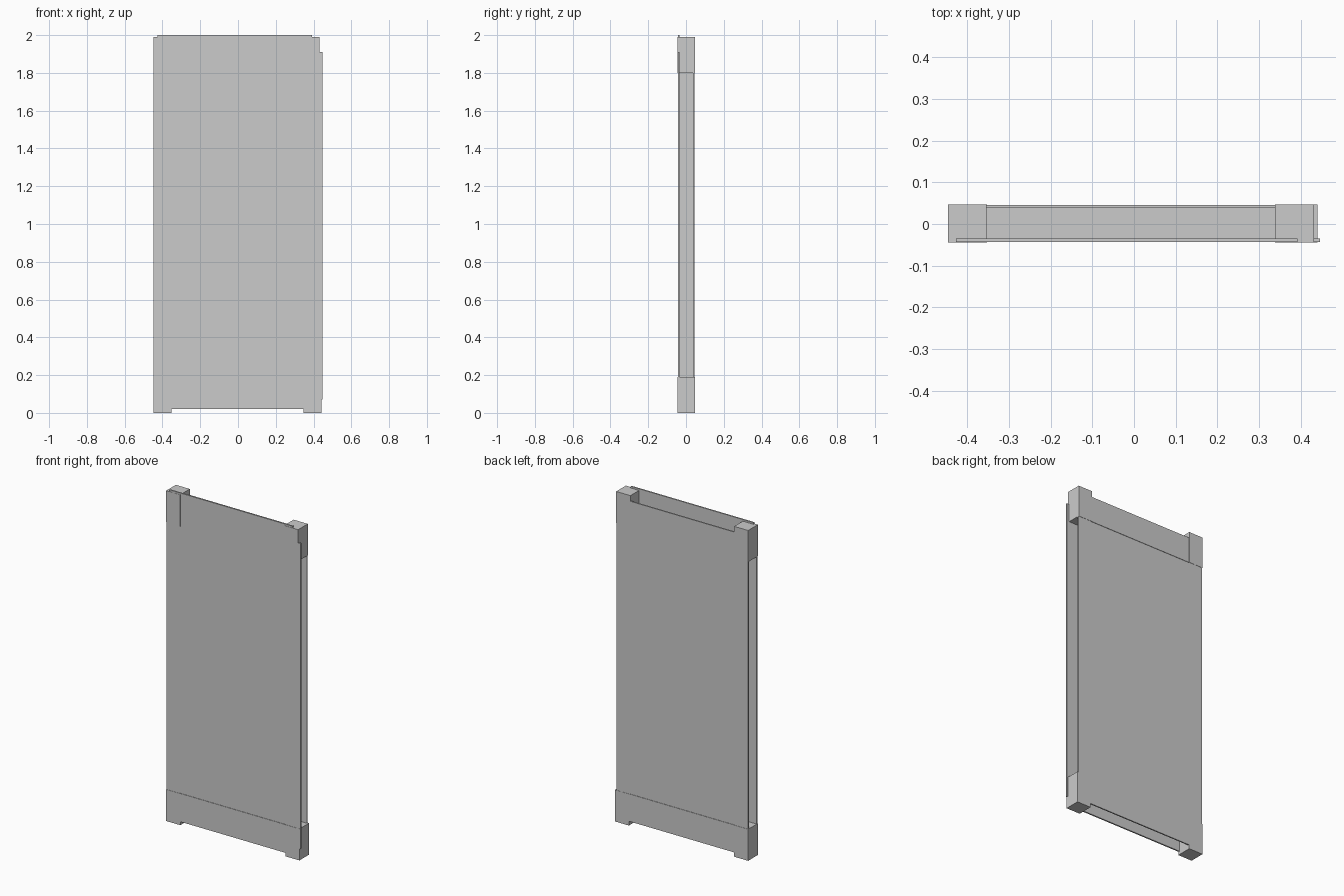
import bpy, bmesh
from mathutils import Matrix, Vector

if "Cube" in bpy.data.objects:
    bpy.data.objects.remove(bpy.data.objects["Cube"])


def box(name, x, y, z):
    """Axis-aligned box from (min, max) ranges."""
    bm = bmesh.new()
    bmesh.ops.create_cube(bm, size=1)
    centre = Vector([(a + b) / 2 for a, b in (x, y, z)])
    size = Vector([b - a for a, b in (x, y, z)])
    bmesh.ops.transform(bm, matrix=Matrix.Translation(centre) @ Matrix.Diagonal(size.to_4d()), verts=bm.verts)
    mesh = bpy.data.meshes.new(name)
    bm.to_mesh(mesh)
    bm.free()
    ob = bpy.data.objects.new(name, mesh)
    bpy.context.collection.objects.link(ob)
    return ob


# Corner blocks
DEPTH = (-0.045, 0.047)
for name, x, z in [
    ("corner_block_bottom_left", (-0.447, -0.353), (0, 0.19)),
    ("corner_block_bottom_right", (0.348, 0.441), (0, 0.19)),
    ("corner_block_top_left", (-0.447, -0.354), (1.80, 1.99)),
    ("corner_block_top_right", (0.338, 0.432), (1.80, 1.99)),
]:
    box(name, x, DEPTH, z)

# Thin edge boards on the front and the back, leaving open channels between
FRONT, BACK = (-0.0435, -0.035), (0.038, 0.0455)
for name, x, y, z in [
    ("front_board_left", (-0.447, -0.357), FRONT, (0.10, 1.90)),
    ("front_board_right", (0.350, 0.447), FRONT, (0.07, 1.91)),
    ("front_board_top", (-0.427, 0.393), FRONT, (1.80, 2.00)),
    ("front_board_bottom", (-0.40, 0.40), FRONT, (0.02, 0.19)),
    ("back_board_left", (-0.446, -0.357), BACK, (0.10, 1.90)),
    ("back_board_right", (0.345, 0.432), BACK, (0.10, 1.90)),
    ("back_board_top", (-0.40, 0.39), BACK, (1.80, 1.955)),
    ("back_board_bottom", (-0.40, 0.40), BACK, (0.025, 0.19)),
]:
    box(name, x, y, z)

# Slightly recessed central panel
box("centre_panel", (-0.357, 0.350), (-0.041, 0.043), (0.188, 1.802))
